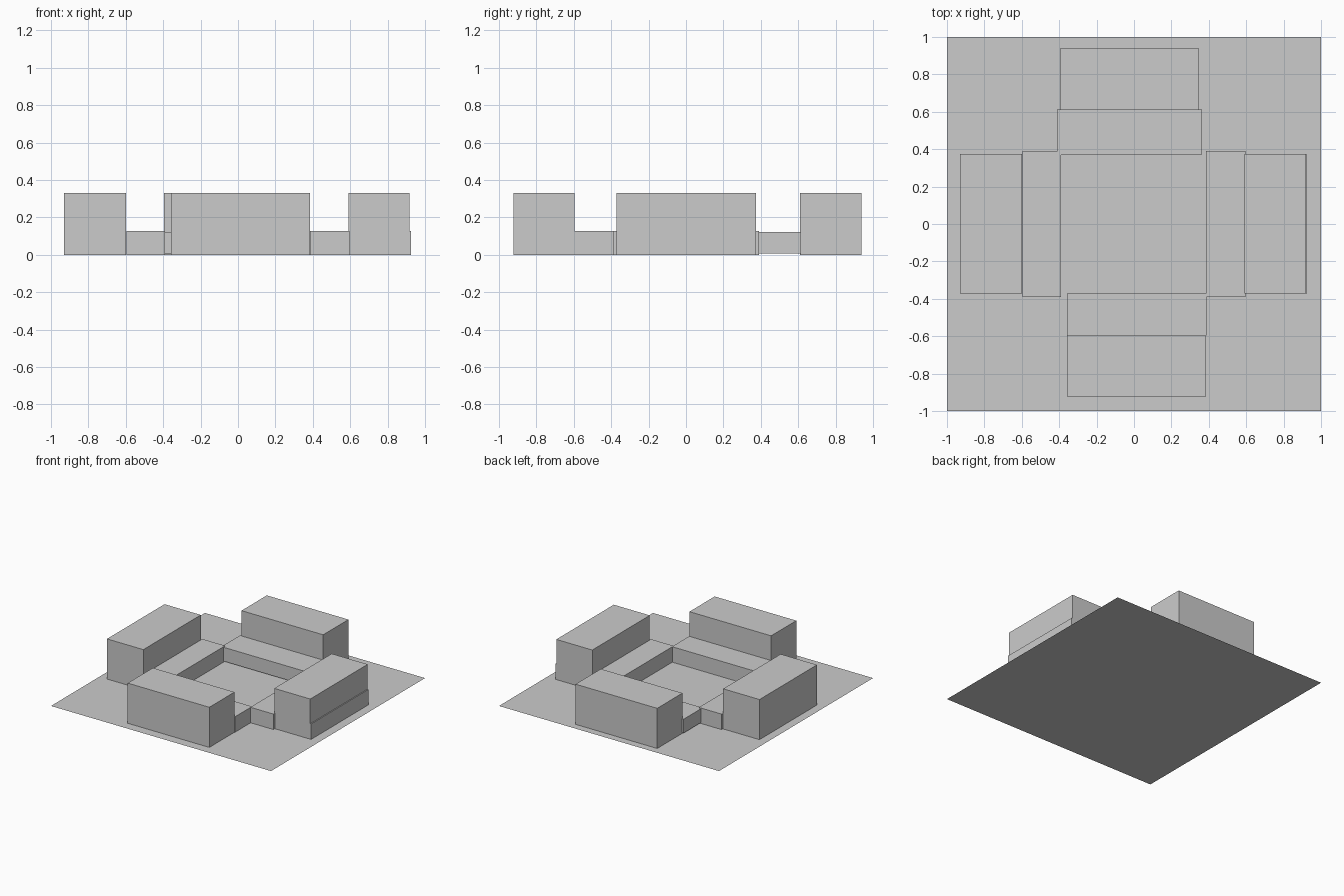
import bpy, bmesh

if "Cube" in bpy.data.objects:
    bpy.data.objects.remove(bpy.data.objects["Cube"])


def box(name, x, y, z):
    """Axis-aligned box from (min, max) ranges."""
    me = bpy.data.meshes.new(name)
    bm = bmesh.new()
    bmesh.ops.create_cube(bm, size=1)
    for v in bm.verts:
        v.co = [r[0] if c < 0 else r[1] for c, r in zip(v.co, (x, y, z))]
    bm.to_mesh(me)
    bm.free()
    ob = bpy.data.objects.new(name, me)
    bpy.context.collection.objects.link(ob)
    return ob


# flat site plane
bpy.ops.mesh.primitive_plane_add(size=2)
bpy.context.object.name = "site_plane"

# four tall blocks around the court
H = (0, 0.33)
box("front_block", (-0.357, 0.385), (-0.922, -0.595), H)
box("back_block", (-0.395, 0.347), (0.61, 0.938), H)
box("left_block", (-0.93, -0.60), (-0.372, 0.374), H)
box("right_block", (0.59, 0.917), (-0.372, 0.374), H)

# plinth strip standing slightly proud of the right block
box("right_plinth", (0.60, 0.925), (-0.372, 0.372), (0, 0.127))

# low wings linking the blocks on the court side
L = (0, 0.127)
box("front_wing", (-0.357, 0.388), (-0.595, -0.372), L)
box("back_wing", (-0.41, 0.36), (0.37, 0.615), (0.008, 0.122))
box("left_wing", (-0.597, -0.39), (-0.39, 0.39), L)
box("right_wing", (0.385, 0.595), (-0.39, 0.39), L)
